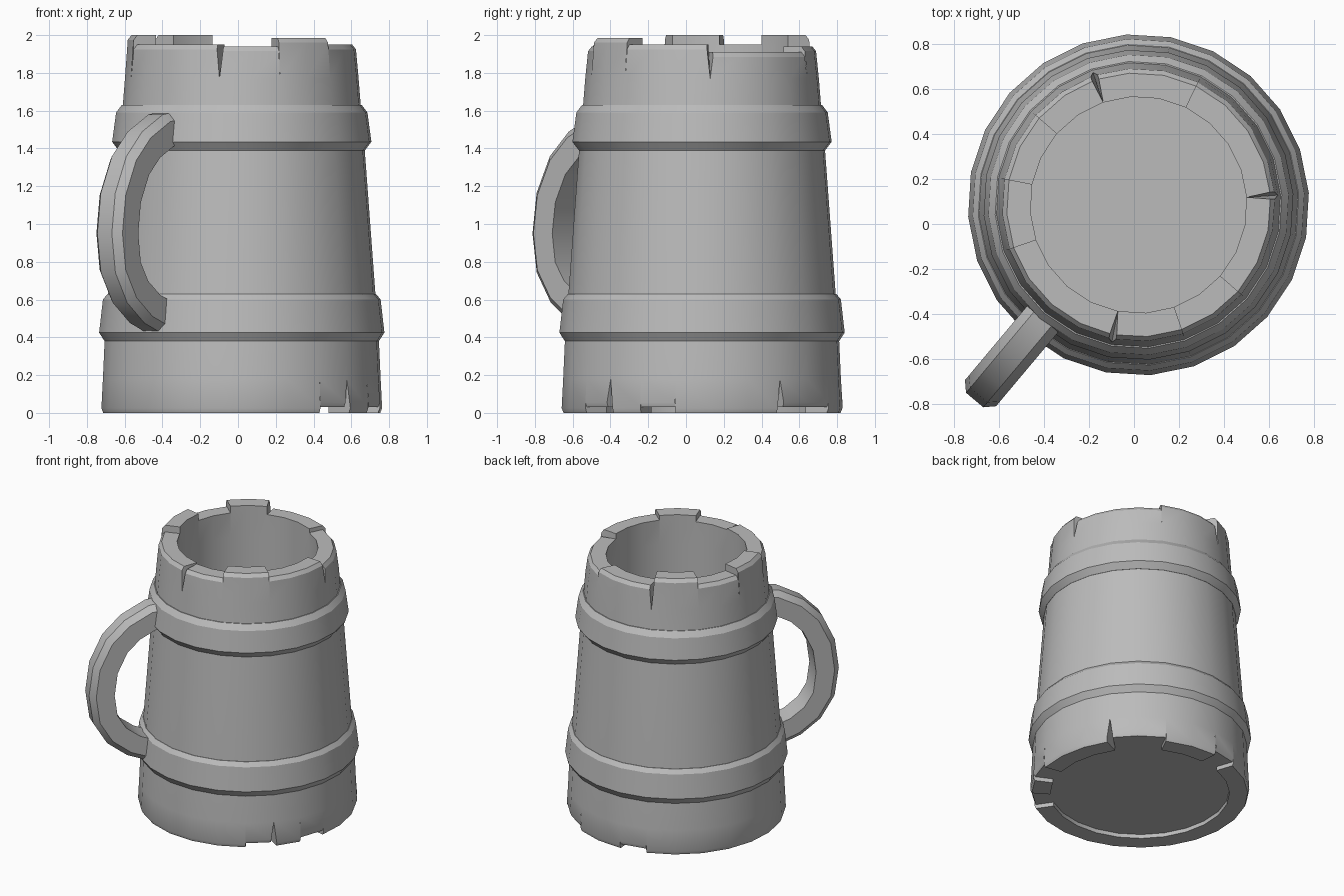
import bpy, bmesh
from math import cos, sin, radians, hypot

SIDES, STEP, TURN = 24, 15, 4
CX, CY = 0.02, 0.085

if "Cube" in bpy.data.objects:
    bpy.data.objects.remove(bpy.data.objects["Cube"])

grey = bpy.data.materials.new("plain_grey")
grey.use_nodes = True
grey.diffuse_color = (0.5, 0.5, 0.5, 1)
grey.node_tree.nodes["Principled BSDF"].inputs["Base Color"].default_value = (0.5, 0.5, 0.5, 1)


def polar(deg, r, z):
    return (CX + r * cos(radians(deg)), CY + r * sin(radians(deg)), z)


def finish(name, bm, angle=30):
    bmesh.ops.remove_doubles(bm, verts=bm.verts, dist=0.0005)
    bmesh.ops.recalc_face_normals(bm, faces=bm.faces)
    mesh = bpy.data.meshes.new(name)
    bm.to_mesh(mesh)
    bm.free()
    mesh.materials.append(grey)
    ob = bpy.data.objects.new(name, mesh)
    bpy.context.collection.objects.link(ob)
    bpy.ops.object.select_all(action='DESELECT')
    bpy.context.view_layer.objects.active = ob
    ob.select_set(True)
    bpy.ops.object.shade_smooth_by_angle(angle=radians(angle))
    return ob


def poly(bm, points):
    bm.faces.new([bm.verts.new(p) for p in points])


def lathe(bm, profile):
    """Turn an open profile into faceted walls."""
    for i in range(SIDES):
        a, b = TURN + i * STEP, TURN + (i + 1) * STEP
        for p, q in zip(profile, profile[1:]):
            poly(bm, [polar(a, *p), polar(b, *p), polar(b, *q), polar(a, *q)])


def chipped_edge(bm, outer, inner, lip, heights, cracks, direction):
    """Uneven edge: each sector has its own height, cracks open as V notches."""
    def path(angle, h, shift):
        rim, top, inside = lip
        return [polar(angle + shift, rim, h - direction * 0.025),
                polar(angle + shift, top, h), polar(angle, inside, h)]

    for i in range(SIDES):
        a, b = TURN + i * STEP, TURN + (i + 1) * STEP
        sa = 1.5 if a in cracks else 0
        sb = -1.5 if b % 360 in cracks else 0
        left = [polar(a, *outer)] + path(a, heights[i], sa) + [polar(a, *inner)]
        right = [polar(b, *outer)] + path(b, heights[i], sb) + [polar(b, *inner)]
        for k in range(4):
            poly(bm, [left[k], right[k], right[k + 1], left[k + 1]])
        # Wall between this sector and the one before it
        before = heights[i - 1]
        prev = path(a, before, -sa)
        if sa:
            low = polar(a, *outer)
            poly(bm, [low] + left[1:4])
            poly(bm, [low] + prev)
            if before != heights[i]:
                poly(bm, [low, left[3], prev[2]])
        elif before != heights[i]:
            poly(bm, left[1:4] + prev[::-1])


def sector_heights(default, spans):
    """Spans are (start angle, end angle, height)."""
    heights = [default] * SIDES
    for start, end, h in spans:
        for deg in range(start, end, STEP):
            heights[((deg - TURN) // STEP) % SIDES] = h
    return heights


# Mug body: outer wall, hollow interior, chipped rim and chipped foot
body = bmesh.new()
lathe(body, [(0.737, 0.18), (0.727, 0.4), (0.71, 0.62), (0.652, 1.4), (0.632, 1.62), (0.62, 1.77)])
lathe(body, [(0.48, 1.77), (0.48, 0.14)])
ring = [TURN + i * STEP for i in range(SIDES)]
poly(body, [polar(a, 0.48, 0.14) for a in ring])
poly(body, [polar(a, 0.61, 0.03) for a in ring])
rim = sector_heights(1.95, [(4, 64, 1.91), (64, 109, 1.94), (109, 139, 2.0), (169, 199, 2.0),
                            (259, 289, 1.94), (289, 319, 1.985)])
chipped_edge(body, (0.62, 1.77), (0.48, 1.77), (0.605, 0.585, 0.48), rim, {4, 109, 259}, 1)
foot = sector_heights(0.0, [(34, 64, 0.03), (94, 109, 0.03), (304, 319, 0.03), (334, 349, 0.03)])
chipped_edge(body, (0.737, 0.18), (0.61, 0.03), (0.745, 0.735, 0.61), foot, {34, 319}, -1)
finish("mug_body", body)

# Two raised bands
for name, profile in {
    "lower_band": [(0.69, 0.37), (0.725, 0.375), (0.757, 0.425), (0.737, 0.6), (0.712, 0.63), (0.68, 0.63)],
    "upper_band": [(0.62, 1.39), (0.654, 1.39), (0.688, 1.435), (0.667, 1.59), (0.637, 1.63), (0.6, 1.63)],
}.items():
    band = bmesh.new()
    lathe(band, profile + profile[:1])
    finish(name, band, 25)

# Handle: six-sided section swept along a curved path in a radial plane
path = [(0.58, 1.51), (0.68, 1.5), (0.83, 1.42), (0.94, 1.31), (1.02, 1.14), (1.045, 0.95),
        (1.02, 0.77), (0.94, 0.64), (0.82, 0.55), (0.7, 0.505), (0.62, 0.5)]
section = [(-0.085, -0.09), (0.045, -0.09), (0.085, -0.05), (0.085, 0.05), (0.045, 0.09), (-0.085, 0.09)]
HANDLE = radians(230)
handle = bmesh.new()
loops = []
for i, (r, z) in enumerate(path):
    r0, z0 = path[max(i - 1, 0)]
    r1, z1 = path[min(i + 1, len(path) - 1)]
    length = hypot(r1 - r0, z1 - z0)
    nr, nz = -(z1 - z0) / length, (r1 - r0) / length
    loop = []
    for out, side in section:
        rad = r + nr * out
        loop.append((CX + rad * cos(HANDLE) - side * sin(HANDLE),
                     CY + rad * sin(HANDLE) + side * cos(HANDLE), z + nz * out))
    loops.append(loop)
for A, B in zip(loops, loops[1:]):
    for k in range(len(section)):
        n = (k + 1) % len(section)
        poly(handle, [A[k], A[n], B[n], B[k]])
poly(handle, loops[0])
poly(handle, loops[-1])
finish("handle", handle)
